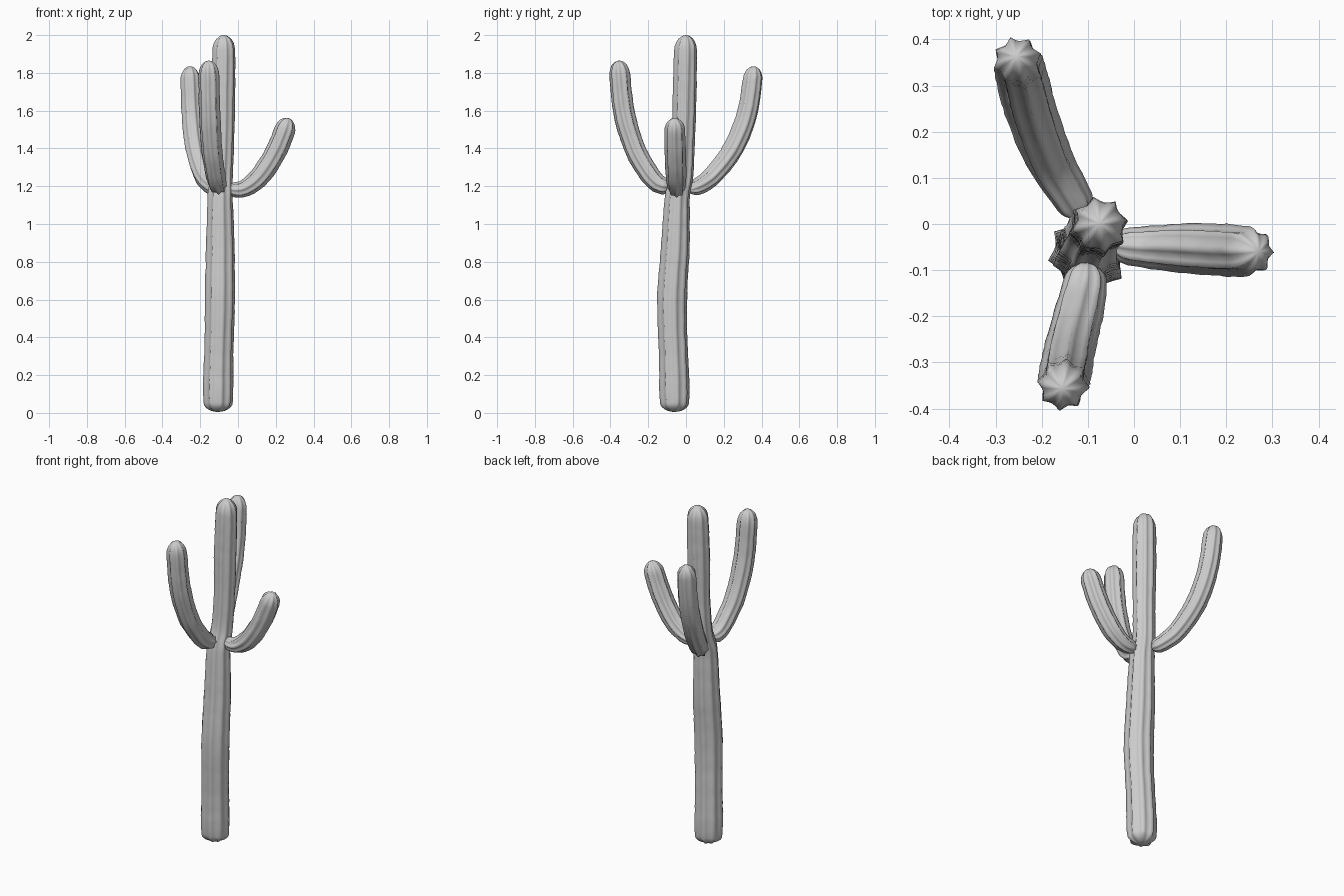
import bpy, bmesh, math, random
from mathutils import Vector

if "Cube" in bpy.data.objects:
    bpy.data.objects.remove(bpy.data.objects["Cube"])

random.seed(4)
RIBS = 8


def spline(points, steps):
    # Catmull-Rom samples of (x, y, z, radius) points
    p = [Vector(q) for q in points]
    p = [p[0] * 2 - p[1]] + p + [p[-1] * 2 - p[-2]]
    out = []
    for i in range(1, len(p) - 2):
        a, b, c, d = p[i - 1:i + 3]
        for s in range(steps):
            t = s / steps
            out.append(0.5 * (2 * b + (c - a) * t + (2 * a - 5 * b + 4 * c - d) * t * t
                              + (3 * b - a - 3 * c + d) * t ** 3))
    out.append(p[-2])
    return out


def stem(name, points, steps, base_cap, tip_cap, phase=0.0):
    path = spline(points, steps)
    pos = [q.to_3d() for q in path]
    rad = [q.w for q in path]
    dist = [0.0]
    for a, b in zip(pos, pos[1:]):
        dist.append(dist[-1] + (b - a).length)
    total = dist[-1]

    def at(s):
        for i in range(len(dist) - 1):
            if s <= dist[i + 1]:
                break
        t = (s - dist[i]) / (dist[i + 1] - dist[i])
        return pos[i].lerp(pos[i + 1], t), rad[i] + (rad[i + 1] - rad[i]) * t

    # stations are denser in the rounded ends
    caps = [1 - math.cos(k * math.pi / 12) for k in range(1, 6)]
    body = max(8, int(total / 0.03))
    stations = [base_cap * c for c in caps]
    stations += [base_cap + (total - base_cap - tip_cap) * k / body for k in range(body + 1)]
    stations += [total - tip_cap * c for c in reversed(caps)]

    bm = bmesh.new()
    n = RIBS * 4
    side = Vector((1, 0, 0))
    if abs((pos[1] - pos[0]).normalized().x) > 0.6:
        side = Vector((0, 1, 0))
    rings = []
    for s in stations:
        c, r = at(s)
        tan = (at(min(total, s + 0.01))[0] - at(max(0, s - 0.01))[0]).normalized()
        side = (side - tan * side.dot(tan)).normalized()
        up = tan.cross(side)
        end = min(1, s / base_cap, (total - s) / tip_cap)
        r *= math.sqrt(max(0, 1 - (1 - end) ** 2))
        r *= 1 + random.uniform(-0.012, 0.012)
        ring = []
        for k in range(n):
            # pointed ribs with rounded valleys
            w = abs(math.sin(math.pi * k / 4))
            rr = r * (1.02 - 0.2 * w) + random.uniform(-0.001, 0.001)
            a = 2 * math.pi * k / n + phase
            ring.append(bm.verts.new(c + (side * math.cos(a) + up * math.sin(a)) * rr))
        rings.append(ring)
    for a, b in zip(rings, rings[1:]):
        for k in range(n):
            j = (k + 1) % n
            bm.faces.new((a[k], a[j], b[j], b[k]))
    first, last = bm.verts.new(pos[0]), bm.verts.new(pos[-1])
    for k in range(n):
        j = (k + 1) % n
        bm.faces.new((first, rings[0][j], rings[0][k]))
        bm.faces.new((last, rings[-1][k], rings[-1][j]))
    bmesh.ops.recalc_face_normals(bm, faces=bm.faces)
    for f in bm.faces:
        f.smooth = True
    me = bpy.data.meshes.new(name)
    bm.to_mesh(me)
    bm.free()
    ob = bpy.data.objects.new(name, me)
    bpy.context.collection.objects.link(ob)
    return ob


# main trunk, slightly wavy and narrowing upward
stem("trunk", [
    (-0.105, -0.06, 0.005, 0.076), (-0.105, -0.062, 0.15, 0.080), (-0.102, -0.066, 0.30, 0.077),
    (-0.097, -0.073, 0.50, 0.078), (-0.095, -0.072, 0.65, 0.079), (-0.094, -0.058, 0.85, 0.076),
    (-0.094, -0.052, 1.00, 0.072), (-0.094, -0.045, 1.15, 0.066), (-0.088, -0.022, 1.25, 0.060),
    (-0.080, -0.012, 1.45, 0.060), (-0.078, -0.007, 1.70, 0.063), (-0.075, -0.003, 1.88, 0.061),
    (-0.075, 0.0, 2.0, 0.058)], 5, 0.05, 0.08, 0.2)

# right arm, the short one
stem("right_arm", [
    (-0.05, -0.045, 1.185, 0.036), (0.025, -0.05, 1.185, 0.044), (0.10, -0.052, 1.235, 0.052),
    (0.165, -0.055, 1.32, 0.055), (0.22, -0.058, 1.425, 0.055), (0.27, -0.06, 1.56, 0.054)],
    6, 0.04, 0.07)

# front arm
stem("front_arm", [
    (-0.10, -0.085, 1.195, 0.042), (-0.11, -0.15, 1.215, 0.049), (-0.125, -0.215, 1.295, 0.053),
    (-0.14, -0.275, 1.41, 0.055), (-0.15, -0.33, 1.60, 0.056), (-0.155, -0.357, 1.865, 0.054)],
    6, 0.04, 0.075)

# back left arm
stem("back_arm", [
    (-0.11, 0.015, 1.18, 0.036), (-0.145, 0.075, 1.205, 0.045), (-0.185, 0.145, 1.26, 0.051),
    (-0.225, 0.25, 1.40, 0.055), (-0.245, 0.325, 1.59, 0.055), (-0.255, 0.362, 1.835, 0.052)],
    6, 0.04, 0.075)
